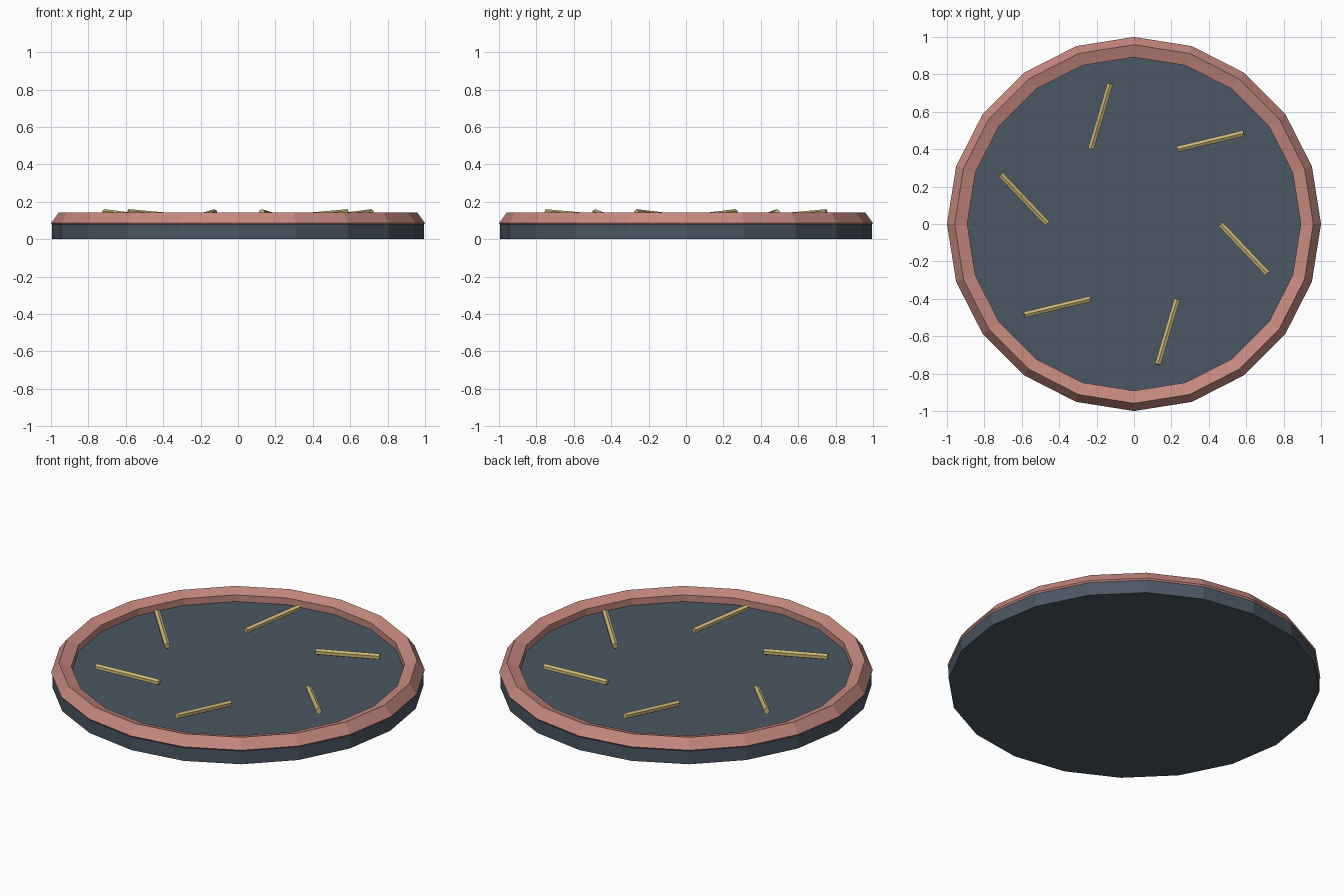
import bpy, math
from mathutils import Vector

if "Cube" in bpy.data.objects:
    bpy.data.objects.remove(bpy.data.objects["Cube"])


def material(name, rgb):
    m = bpy.data.materials.new(name)
    m.diffuse_color = (*rgb, 1)
    m.use_nodes = True
    m.node_tree.nodes["Principled BSDF"].inputs["Base Color"].default_value = m.diffuse_color
    return m


def finish(name, mat):
    ob = bpy.context.object
    ob.name = name
    ob.data.materials.append(mat)
    return ob


slate = material("slate", (0.07, 0.095, 0.125))
clay = material("clay", (0.56, 0.25, 0.21))
straw = material("straw", (0.60, 0.46, 0.18))

# Flat twenty-sided base disc
bpy.ops.mesh.primitive_cylinder_add(vertices=20, radius=0.994, depth=0.082,
                                    location=(0, 0, 0.041))
finish("base_disc", slate)

# Five-sided ring forming the raised rim
bpy.ops.mesh.primitive_torus_add(major_segments=20, minor_segments=5,
                                 major_radius=0.94, minor_radius=0.06,
                                 location=(0, 0, 0.086))
finish("rim", clay)

# Six slim sticks in a pinwheel, outer ends tilted slightly up
for i in range(6):
    a = math.radians(47.2 + 60 * i)
    d = a - math.radians(33.7)
    tilt = math.radians(5)
    axis = Vector((math.cos(d) * math.cos(tilt), math.sin(d) * math.cos(tilt), math.sin(tilt)))
    bpy.ops.mesh.primitive_cylinder_add(
        vertices=6, radius=0.018, depth=0.365,
        location=(0.604 * math.cos(a), 0.604 * math.sin(a), 0.127),
        rotation=axis.to_track_quat('Z', 'Y').to_euler())
    finish(f"stick_{i + 1}", straw)
